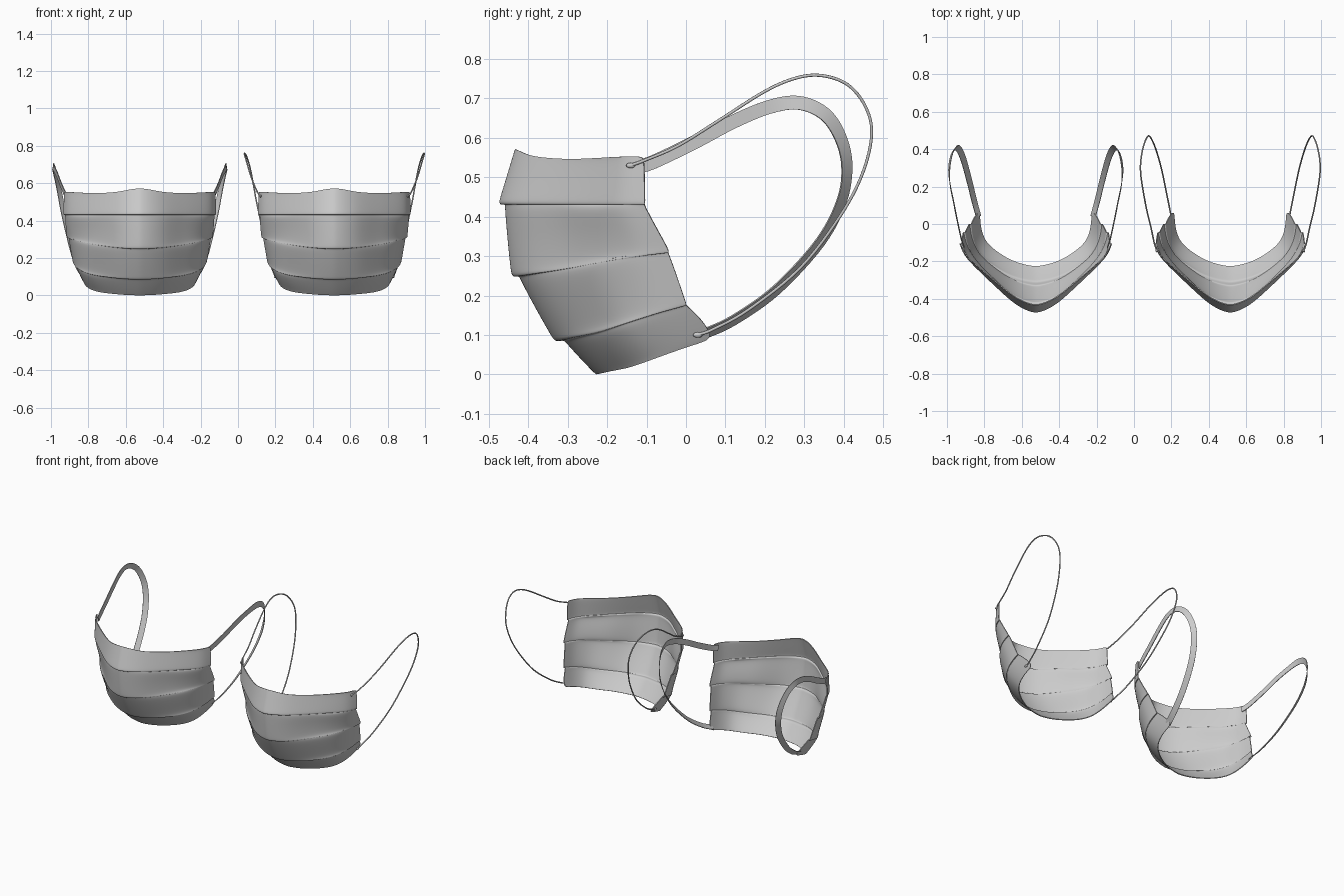
import bpy, bmesh
from mathutils import Vector

if "Cube" in bpy.data.objects:
    bpy.data.objects.remove(bpy.data.objects["Cube"])


def spline(pts, n):
    """Smooth path through points, n steps per span."""
    p = [Vector(q) for q in pts]
    p = [2 * p[0] - p[1]] + p + [2 * p[-1] - p[-2]]
    out = []
    for i in range(1, len(p) - 2):
        a, b, c, d = p[i - 1:i + 3]
        for k in range(n):
            t = k / n
            out.append(0.5 * (2 * b + (c - a) * t + (2 * a - 5 * b + 4 * c - d) * t * t
                              + (3 * b - a - 3 * c + d) * t ** 3))
    return out + [p[-2]]


def grid_object(name, rows):
    """Quad grid mesh from rows of points."""
    bm = bmesh.new()
    vs = [[bm.verts.new(p) for p in r] for r in rows]
    for r0, r1 in zip(vs, vs[1:]):
        for j in range(len(r0) - 1):
            bm.faces.new((r0[j], r1[j], r1[j + 1], r0[j + 1]))
    me = bpy.data.meshes.new(name)
    bm.to_mesh(me)
    bm.free()
    for f in me.polygons:
        f.use_smooth = True
    ob = bpy.data.objects.new(name, me)
    bpy.context.collection.objects.link(ob)
    return ob


def thicken(ob, t, offset):
    m = ob.modifiers.new("thickness", 'SOLIDIFY')
    m.thickness, m.offset = t, offset
    ob.modifiers.new("crisp_rim", 'EDGE_SPLIT').split_angle = 0.9


# Pleated profile: centre y, z  |  side edge x, y, z
PROFILE = [
    (-.435, .572, .403, -.112, .553), (-.439, .560, .405, -.107, .543),
    (-.457, .50, .407, -.106, .49),
    (-.473, .448, .408, -.105, .447), (-.476, .436, .408, -.105, .435),
    (-.471, .429, .405, -.106, .429), (-.460, .433, .399, -.107, .433),
    (-.461, .424, .399, -.104, .424),
    (-.455, .35, .396, -.075, .37),
    (-.447, .268, .391, -.048, .322), (-.444, .252, .390, -.044, .311),
    (-.437, .246, .387, -.045, .307), (-.425, .250, .381, -.047, .311),
    (-.422, .240, .380, -.043, .303),
    (-.385, .17, .370, -.022, .245),
    (-.345, .100, .360, -.003, .188), (-.337, .087, .358, .001, .177),
    (-.328, .083, .355, .000, .173), (-.312, .087, .348, -.002, .177),
    (-.305, .079, .346, .006, .170),
    (-.270, .04, .328, .043, .135), (-.238, .007, .310, .064, .100),
    (-.230, .000, .303, .056, .086),
]
# Half cross-sections as fractions of x, y and height change: nose, cheek, chin
NOSE = spline([(0, 0, 0), (.12, .035, .25), (.3, .15, 1.0), (.55, .40, 1.35),
               (.75, .61, 1.25), (.93, .82, 1.05), (1, 1, 1)], 2)
CHEEK = spline([(0, 0, 0), (.13, .035, .03), (.32, .15, .16), (.56, .39, .42),
                (.77, .59, .68), (.94, .81, .88), (1, 1, 1)], 2)
CHIN = spline([(0, 0, 0), (.22, .04, .02), (.46, .13, .09), (.72, .30, .20),
               (.90, .49, .42), (.98, .74, .72), (1, 1, 1)], 2)


def face_panel(name, cx):
    rows = []
    for i, (yc, zc, xs, ys, zs) in enumerate(PROFILE):
        k = min(max((i - 8) / 12, 0), 1)          # cheek to chin blend
        sec = NOSE if i < 7 else [a.lerp(b, k) for a, b in zip(CHEEK, CHIN)]
        half = [Vector((f.x * xs, yc + (ys - yc) * f.y, zc + (zs - zc) * f.z)) for f in sec]
        row = [Vector((-p.x, p.y, p.z)) for p in half[:0:-1]] + half
        rows.append([p + Vector((cx, 0, 0)) for p in row])
    ob = grid_object(name, rows)
    m = ob.modifiers.new("smooth", 'SUBSURF')
    m.levels = m.render_levels = 2
    thicken(ob, .005, -1)


def flat_loop(name, cx, s, pts):
    """Flat elastic band: upright at the top, twisting outwards below."""
    path = spline(pts, 6)
    n, a, b = len(path), [], []
    for i, p in enumerate(path):
        t = path[min(i + 1, n - 1)] - path[max(i - 1, 0)]
        inward = Vector((0, t.z, -t.y)).normalized()
        k = min(max((i / n - .3) / .35, 0), 1) * .75
        w = (inward * (1 - k * .4) + Vector((k, 0, 0))).normalized() * .0175
        a.append(p + w)
        b.append(p - w)
    place = lambda r: [Vector((cx + s * q.x, q.y, q.z)) for q in r]
    thicken(grid_object(name, [place(a), place(b)]), .004, 0)


def cord_loop(name, cx, s, pts):
    """Thin round elastic cord."""
    path = spline(pts, 6)
    cu = bpy.data.curves.new(name, 'CURVE')
    cu.dimensions, cu.bevel_depth, cu.bevel_resolution = '3D', .004, 2
    cu.use_fill_caps = True
    sp = cu.splines.new('POLY')
    sp.points.add(len(path) - 1)
    for q, p in zip(sp.points, path):
        q.co = (cx + s * p.x, p.y, p.z, 1)
    sp.use_smooth = True
    bpy.context.collection.objects.link(bpy.data.objects.new(name, cu))


def weld(name, loc):
    """Small melted blob where a cord joins the panel."""
    bpy.ops.mesh.primitive_uv_sphere_add(segments=12, ring_count=8, radius=1, location=loc)
    ob = bpy.context.object
    ob.name, ob.scale = name, (.006, .012, .007)
    bpy.ops.object.shade_smooth()


CORD = [(.394, -.14, .53), (.407, -.10, .545), (.424, -.02, .58), (.448, .08, .642),
        (.470, .20, .718), (.480, .28, .752), (.478, .345, .758), (.466, .41, .735),
        (.450, .455, .68), (.436, .471, .61), (.418, .448, .51), (.395, .39, .40),
        (.367, .29, .27), (.340, .16, .165), (.322, .07, .115), (.316, .03, .100)]
BAND = [(.383, -.125, .525), (.398, -.08, .54), (.420, .02, .588), (.440, .12, .641),
        (.458, .21, .678), (.463, .285, .689), (.455, .35, .662), (.441, .39, .605),
        (.425, .408, .53), (.408, .395, .44), (.385, .34, .335), (.355, .23, .215),
        (.328, .12, .137), (.306, .04, .100)]

# Left mask with flat bands, right mask with thin cords
for kind, cx, loop, pts in (("band", -.525, flat_loop, BAND), ("cord", .515, cord_loop, CORD)):
    face_panel(kind + "_mask_panel", cx)
    for side, s in (("left", -1), ("right", 1)):
        loop(f"{kind}_ear_loop_{side}", cx, s, pts)
        if kind == "cord":
            for end, q in (("upper", CORD[0]), ("lower", CORD[-1])):
                weld(f"cord_weld_{end}_{side}", (cx + s * q[0], q[1], q[2]))
